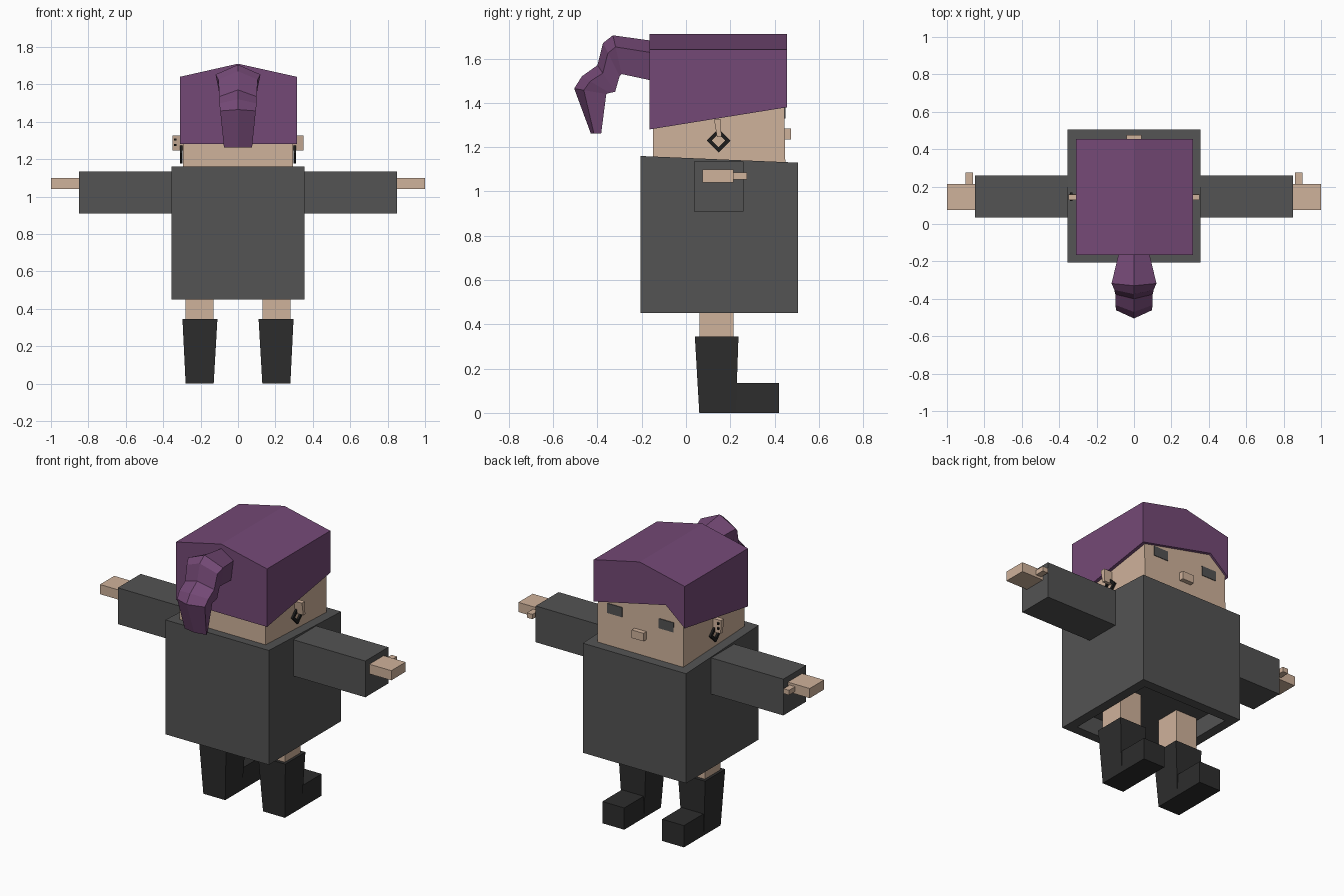
import bpy, bmesh, math

if "Cube" in bpy.data.objects:
    bpy.data.objects.remove(bpy.data.objects["Cube"])


def material(name, r, g, b):
    m = bpy.data.materials.new(name)
    lin = [((c / 255 + 0.055) / 1.055) ** 2.4 for c in (r, g, b)]
    m.diffuse_color = (*lin, 1)
    m.use_nodes = True
    m.node_tree.nodes["Principled BSDF"].inputs["Base Color"].default_value = m.diffuse_color
    return m


PURPLE = material("purple_hair", 116, 73, 118)
SKIN = material("skin", 207, 178, 155)
GREY = material("grey_cloth", 83, 83, 83)
BOOT = material("boot_charcoal", 45, 45, 45)
BLACK = material("black_metal", 28, 28, 28)


def loft(name, rings, mat, closed=False):
    """Join rings of points into a flat-shaded solid, capped unless closed in a loop."""
    bm = bmesh.new()
    vs = [[bm.verts.new(p) for p in ring] for ring in rings]
    n = len(vs[0])
    pairs = list(zip(vs, vs[1:])) + ([(vs[-1], vs[0])] if closed else [])
    for a, b in pairs:
        for i in range(n):
            j = (i + 1) % n
            bm.faces.new((a[i], a[j], b[j], b[i]))
    if not closed:
        bm.faces.new(vs[0])
        bm.faces.new(vs[-1])
    bmesh.ops.recalc_face_normals(bm, faces=bm.faces)
    me = bpy.data.meshes.new(name)
    bm.to_mesh(me)
    bm.free()
    me.materials.append(mat)
    ob = bpy.data.objects.new(name, me)
    bpy.context.collection.objects.link(ob)
    return ob


def rect(x0, x1, y0, y1, z_back, z_front=None):
    """Horizontal rectangle, optionally sloped from back to front."""
    zf = z_back if z_front is None else z_front
    return [(x0, y0, z_back), (x1, y0, z_back), (x1, y1, zf), (x0, y1, zf)]


def box(name, x0, x1, y0, y1, z0, z1, mat):
    return loft(name, [rect(x0, x1, y0, y1, z0), rect(x0, x1, y0, y1, z1)], mat)


def mirrored(ob):
    """Mirror a part across x = 0."""
    ob.modifiers.new("mirror", 'MIRROR')
    return ob


# Tunic, hollowed from below
loft("tunic", [
    rect(-.355, .355, -.205, .505, 1.16, 1.13),
    rect(-.355, .355, -.205, .505, .45),
    rect(-.295, .295, -.145, .445, .45),
    rect(-.295, .295, -.145, .445, .56)], GREY)

# Arms, hands and thumbs
mirrored(box("sleeve", .34, .85, .035, .26, .91, 1.135, GREY))
mirrored(box("hand", .84, 1.0, .075, .215, 1.04, 1.10, SKIN))
mirrored(box("thumb", .862, .90, .21, .275, 1.055, 1.085, SKIN))

# Legs and boots
mirrored(box("leg", .13, .28, .06, .215, .30, .562, SKIN))
mirrored(loft("boot_shaft", [rect(.13, .28, .06, .225, 0),
                             rect(.11, .297, .04, .237, .345)], BOOT))
mirrored(box("boot_foot", .13, .28, .20, .42, 0, .135, BOOT))

# Head, nose and eyes
loft("head", [rect(-.295, .295, -.15, .449, 1.10),
              rect(-.295, .295, -.15, .44, 1.60)], SKIN)
box("nose", -.04, .04, .43, .475, 1.235, 1.285, SKIN)
mirrored(box("eye", .125, .227, .44, .4485, 1.33, 1.39, GREY))

# Hair block with ridged top and an off-centre parting in the fringe
top = [(.315, 1.64), (0, 1.71), (-.31, 1.64)]
fringe = [(-.31, 1.38), (-.18, 1.49), (.315, 1.38)]
nape = [(-.31, 1.28), (-.18, 1.28), (.315, 1.28)]
loft("hair", [[(x, -.165, z) for x, z in nape + top],
              [(x, .455, z) for x, z in fringe + top]], PURPLE)

# Ponytail: outer ridge (y, z), inner edge (y, z), half width
sections = [
    (-.15, 1.68, -.15, 1.50, .08),
    (-.33, 1.705, -.29, 1.53, .12),
    (-.375, 1.67, -.30, 1.52, .105),
    (-.40, 1.57, -.32, 1.45, .10),
    (-.47, 1.52, -.345, 1.445, .10),
    (-.505, 1.465, -.36, 1.44, .095),
    (-.43, 1.262, -.383, 1.262, .075),
]
rings = []
for oy, oz, iy, iz, w in sections:
    my, mz = oy + .3 * (iy - oy), oz + .3 * (iz - oz)
    rings.append([(0, oy, oz), (w, my, mz), (.8 * w, iy, iz),
                  (-.8 * w, iy, iz), (-w, my, mz)])
loft("ponytail", rings, PURPLE)

# Ears and diamond-shaped earrings
mirrored(loft("ear", [rect(.29, .35, .14, .16, 1.245),
                      rect(.29, .35, .127, .157, 1.325)], SKIN))


def diamond(x, r):
    return [(x, .147 + r * math.cos(a * math.pi / 2), 1.23 + r * math.sin(a * math.pi / 2))
            for a in range(4)]


mirrored(loft("earring", [diamond(.298, .054), diamond(.31, .054),
                          diamond(.31, .03), diamond(.298, .03)], BLACK, closed=True))

# Studs through one ear
for i, z in enumerate((1.275, 1.305)):
    box(f"ear_stud_{i + 1}", -.341, -.329, .122, .168, z - .006, z + .006, BLACK)
